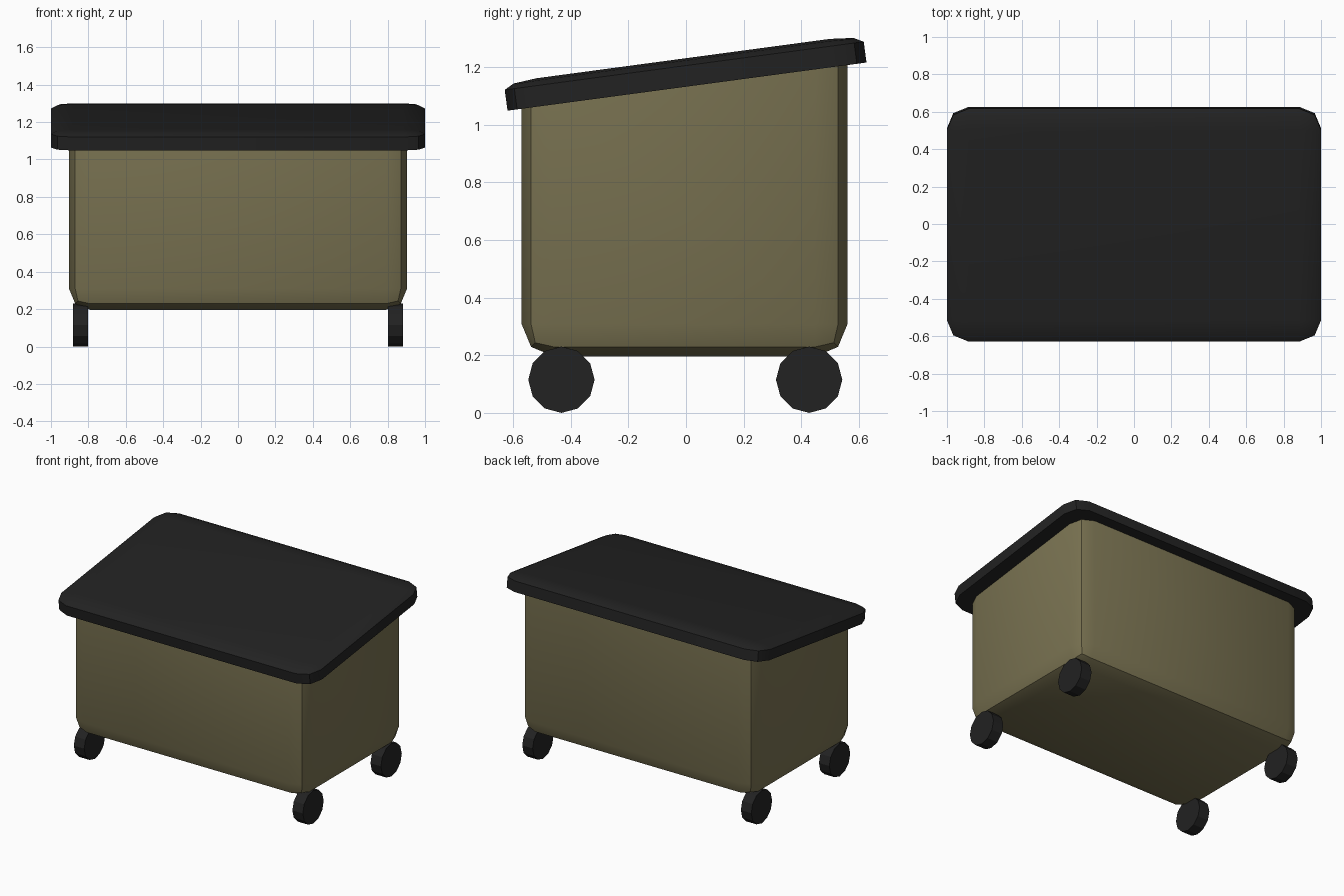
import bpy, bmesh, math
from mathutils import Matrix, Vector

if "Cube" in bpy.data.objects:
    bpy.data.objects.remove(bpy.data.objects["Cube"])


def material(name, rgb):
    m = bpy.data.materials.new(name)
    m.diffuse_color = (*rgb, 1)
    m.use_nodes = True
    m.node_tree.nodes["Principled BSDF"].inputs["Base Color"].default_value = m.diffuse_color
    return m


OLIVE = material("olive plastic", (0.195, 0.172, 0.084))
BLACK = material("black plastic", (0.016, 0.016, 0.016))

TILT = math.atan2(0.167, 1.245)          # slope of the lid
LID_AT = Vector((0, 0.0035, 1.1315))     # centre of the lid underside... measured
LID_AT.z -= 0.082 * 0                    # plane of the lid underside
LID_N = Vector((0, -math.sin(TILT), math.cos(TILT)))


def finish(bm, name, mat, angle=None):
    bmesh.ops.recalc_face_normals(bm, faces=bm.faces[:])
    me = bpy.data.meshes.new(name)
    bm.to_mesh(me)
    bm.free()
    me.materials.append(mat)
    ob = bpy.data.objects.new(name, me)
    bpy.context.collection.objects.link(ob)
    if angle:
        bpy.ops.object.select_all(action='DESELECT')
        ob.select_set(True)
        bpy.context.view_layer.objects.active = ob
        bpy.ops.object.shade_smooth_by_angle(angle=math.radians(angle))
    return ob


def rounded_box(lo, hi, r):
    """Box with two-segment rounding on every edge."""
    lo, hi = Vector(lo), Vector(hi)
    bm = bmesh.new()
    bmesh.ops.create_cube(bm, size=1, matrix=Matrix.Translation((lo + hi) / 2)
                          @ Matrix.Diagonal((*(hi - lo), 1)))
    bmesh.ops.bevel(bm, geom=bm.edges[:], offset=r, segments=2, profile=0.5,
                    affect='EDGES')
    return bm


def cut(bm, co, no):
    """Remove everything on the normal side of a plane and cap the hole."""
    res = bmesh.ops.bisect_plane(bm, geom=bm.verts[:] + bm.edges[:] + bm.faces[:],
                                 plane_co=co, plane_no=no, clear_outer=True)
    edges = [e for e in res['geom_cut'] if isinstance(e, bmesh.types.BMEdge)]
    bmesh.ops.contextual_create(bm, geom=edges)


# Bin body, cut off along the sloping lid
bm = rounded_box((-0.903, -0.57, 0.196), (0.903, 0.56, 2), 0.112)
cut(bm, LID_AT + LID_N * 0.003, LID_N)
finish(bm, "bin_body", OLIVE, 30)

# Lid: softly rounded top, sharp lower rim
R = 0.115
bm = rounded_box((-1, -0.628, -1), (1, 0.628, 0), R)
for v in bm.verts:
    if v.co.z > -R - 1e-4:
        v.co.z *= 0.22
cut(bm, Vector((0, 0, -0.098)), Vector((0, 0, -1)))
bmesh.ops.transform(bm, verts=bm.verts[:], matrix=Matrix.Translation(LID_AT)
                    @ Matrix.Rotation(TILT, 4, 'X')
                    @ Matrix.Translation((0, 0, 0.098)))
finish(bm, "lid", BLACK, 30)

# Four wheels
for sx, side in ((-1, "left"), (1, "right")):
    for y, end in ((-0.432, "front"), (0.427, "back")):
        bm = bmesh.new()
        bmesh.ops.create_cone(bm, cap_ends=True, segments=12, radius1=0.115,
                              radius2=0.115, depth=0.08,
                              matrix=Matrix.Translation((sx * 0.842, y, 0.115))
                              @ Matrix.Rotation(math.pi / 2, 4, 'Y'))
        finish(bm, f"{end}_{side}_wheel", BLACK)
